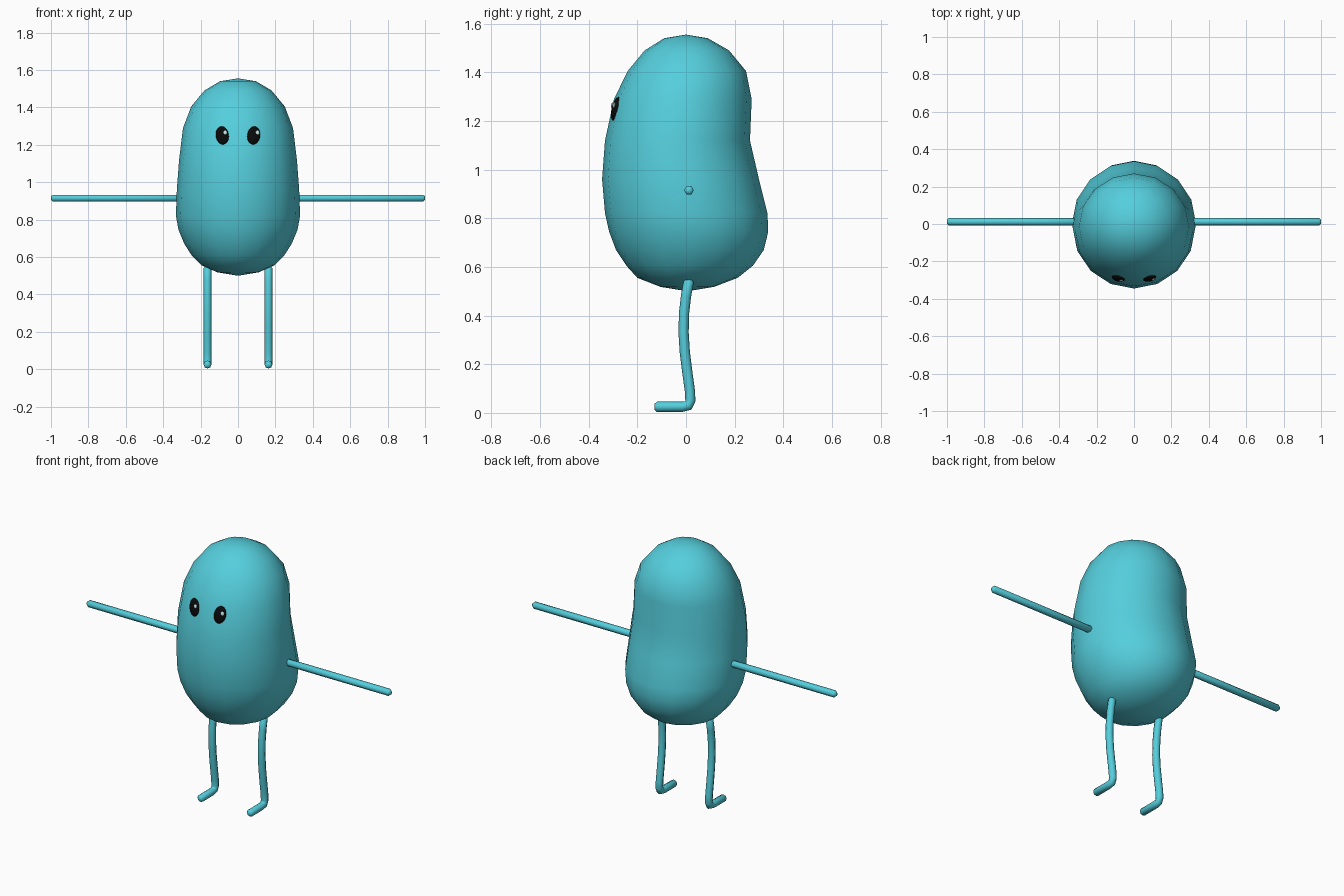
import bpy, bmesh
from math import sin, cos, tau, radians
from mathutils import Vector, Matrix

if "Cube" in bpy.data.objects:
    bpy.data.objects.remove(bpy.data.objects["Cube"])


def material(name, rgb, rough=0.6):
    m = bpy.data.materials.new(name)
    m.use_nodes = True
    m.diffuse_color = (*rgb, 1)
    bsdf = m.node_tree.nodes["Principled BSDF"]
    bsdf.inputs["Base Color"].default_value = (*rgb, 1)
    bsdf.inputs["Roughness"].default_value = rough
    return m


TEAL = material("teal skin", (0.09, 0.62, 0.72))
BLACK = material("black eye", (0.003, 0.003, 0.003))
GLINT = material("pale eye glint", (0.55, 0.75, 0.78))


def finish(name, bm, mat):
    bmesh.ops.recalc_face_normals(bm, faces=bm.faces)
    for f in bm.faces:
        f.smooth = True
    me = bpy.data.meshes.new(name)
    bm.to_mesh(me)
    bm.free()
    me.materials.append(mat)
    ob = bpy.data.objects.new(name, me)
    bpy.context.collection.objects.link(ob)
    return ob


def tube(name, points, radius, sides=6):
    """Rounded tube along a path that lies in a plane of constant x or z."""
    pts = [Vector(p) for p in points]
    start = (pts[1] - pts[0]).normalized() * radius * 0.5
    end = (pts[-1] - pts[-2]).normalized() * radius * 0.5
    path = [pts[0], pts[0] + start] + pts[1:-1] + [pts[-1] - end, pts[-1]]
    bm = bmesh.new()
    rings = []
    for i, p in enumerate(path):
        t = (path[min(i + 1, len(path) - 1)] - path[max(i - 1, 0)]).normalized()
        side = Vector((0, 1, 0)) if abs(t.x) > 0.9 else Vector((1, 0, 0))
        up = t.cross(side)
        r = radius * (0.55 if i in (0, len(path) - 1) else 1)
        rings.append([bm.verts.new(p + r * (cos(tau * k / sides) * side + sin(tau * k / sides) * up))
                      for k in range(sides)])
    for a, b in zip(rings, rings[1:]):
        for k in range(sides):
            n = (k + 1) % sides
            bm.faces.new((a[k], a[n], b[n], b[k]))
    bm.faces.new(rings[0])
    bm.faces.new(rings[-1])
    return finish(name, bm, TEAL)


# Bean body: height, half width, front y, back y of each ring
SECTIONS = [
    (1.54, 0.096, -0.09, 0.09), (1.49, 0.18, -0.17, 0.177),
    (1.405, 0.25, -0.24, 0.247), (1.29, 0.294, -0.296, 0.27),
    (1.12, 0.315, -0.333, 0.263), (0.96, 0.327, -0.345, 0.3),
    (0.82, 0.332, -0.333, 0.335), (0.745, 0.318, -0.316, 0.338),
    (0.67, 0.287, -0.288, 0.32), (0.605, 0.245, -0.245, 0.275),
    (0.555, 0.195, -0.2, 0.212), (0.518, 0.11, -0.105, 0.115),
]
SIDES = 16
bm = bmesh.new()
rings = []
for z, w, front, back in SECTIONS:
    mid, depth = (front + back) / 2, (back - front) / 2
    rings.append([bm.verts.new((w * cos(tau * k / SIDES), mid + depth * sin(tau * k / SIDES), z))
                  for k in range(SIDES)])
crown, base = bm.verts.new((0, 0, 1.555)), bm.verts.new((0, 0.005, 0.5))
for k in range(SIDES):
    n = (k + 1) % SIDES
    for a, b in zip(rings, rings[1:]):
        bm.faces.new((a[k], a[n], b[n], b[k]))
    bm.faces.new((crown, rings[0][n], rings[0][k]))
    bm.faces.new((base, rings[-1][k], rings[-1][n]))
body = finish("body", bm, TEAL)
bpy.context.view_layer.update()


def flat_bead(name, x, z, half_w, half_h, thick, tilt, mat, lift=0.0):
    """Flattened ellipsoid resting on the front of the body."""
    _, hit, normal, _ = body.ray_cast(Vector((x, -1, z)), Vector((0, 1, 0)))
    right = Vector((0, 0, 1)).cross(normal).normalized()
    up = normal.cross(right)
    frame = Matrix((right, up, normal)).transposed().to_4x4()
    bm = bmesh.new()
    bmesh.ops.create_uvsphere(bm, u_segments=20, v_segments=10, radius=1)
    bmesh.ops.transform(bm, verts=bm.verts, matrix=Matrix.Translation(hit + normal * lift) @ frame
                        @ Matrix.Rotation(tilt, 4, "Z") @ Matrix.Diagonal((half_w, half_h, thick, 1)))
    return finish(name, bm, mat)


for label, s in (("left", 1), ("right", -1)):
    # Limbs
    tube(f"{label}_arm", [(s * 0.27, 0.012, 0.915), (s * 0.6, 0.012, 0.915), (s, 0.012, 0.915)], 0.02)
    leg = [(0.013, 0.55), (0.0, 0.48), (-0.008, 0.41), (-0.01, 0.33), (-0.005, 0.25), (0.005, 0.17),
           (0.016, 0.09), (0.018, 0.05), (0.01, 0.03), (-0.015, 0.025), (-0.13, 0.025)]
    tube(f"{label}_leg", [(s * 0.163, y, z) for y, z in leg], 0.021, 8)
    # Eye, its top leaning outward, with the glint on the same side for both
    flat_bead(f"{label}_eye", s * 0.084, 1.25, 0.035, 0.05, 0.016, radians(-12 * s), BLACK)
    flat_bead(f"{label}_eye_glint", s * 0.084 + 0.018, 1.262, 0.011, 0.012, 0.005, 0, GLINT, 0.014)
